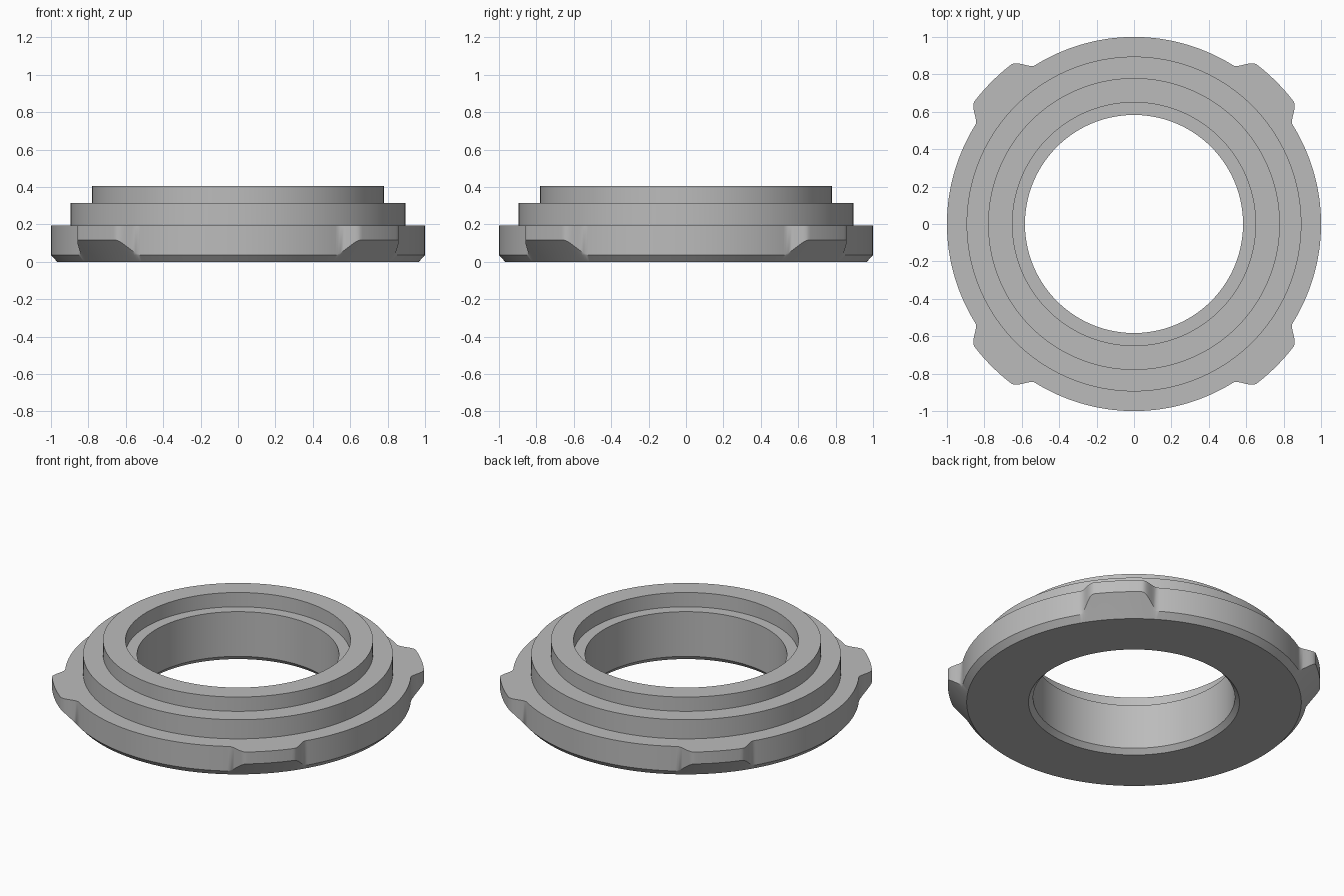
import bpy
import bmesh
from math import cos, sin, radians, pi

old = bpy.data.objects.get("Cube")
if old:
    bpy.data.objects.remove(old)

SEGMENTS = 480
TAB_REACH = 0.076
TAB_FLAT, TAB_END = radians(7.5), radians(13)   # half angles of the lug


def rim_radius(a):
    """Flange radius at an angle: a round rim with four blended lugs."""
    off = abs(a % (pi / 2) - pi / 4)
    t = min(max((TAB_END - off) / (TAB_END - TAB_FLAT), 0), 1)
    return 1 + TAB_REACH * t * t * (3 - 2 * t)


def section(rim):
    """Closed ring section (radius, height) for one rim radius."""
    return [
        (0.61, 0), (0.967, 0), (1, 0.036),            # underside and chamfer
        (rim, 0.041 + rim - 1), (rim, 0.193),         # lug slope, flange wall
        (0.895, 0.193), (0.895, 0.315),               # middle step
        (0.78, 0.315), (0.78, 0.406),                 # upper collar
        (0.65, 0.406), (0.65, 0.315),                 # counterbore
        (0.583, 0.315), (0.583, 0.03),                # bore and its chamfer
    ]


# Sweep the section around the axis
bm = bmesh.new()
loops = []
for i in range(SEGMENTS):
    a = 2 * pi * i / SEGMENTS
    loops.append([bm.verts.new((r * cos(a), r * sin(a), z))
                  for r, z in section(rim_radius(a))])
for i, here in enumerate(loops):
    there = loops[(i + 1) % SEGMENTS]
    for j in range(len(here)):
        k = (j + 1) % len(here)
        bm.faces.new((here[j], there[j], there[k], here[k]))
bmesh.ops.recalc_face_normals(bm, faces=bm.faces)

mesh = bpy.data.meshes.new("stepped_ring")
bm.to_mesh(mesh)
bm.free()
ring = bpy.data.objects.new("stepped_ring", mesh)
bpy.context.collection.objects.link(ring)

# Plain grey finish
grey = bpy.data.materials.new("plain grey")
grey.use_nodes = True
colour = (0.5, 0.5, 0.5, 1)
grey.diffuse_color = colour
grey.node_tree.nodes["Principled BSDF"].inputs["Base Color"].default_value = colour
mesh.materials.append(grey)

# Smooth walls with crisp steps
bpy.ops.object.select_all(action="DESELECT")
ring.select_set(True)
bpy.context.view_layer.objects.active = ring
bpy.ops.object.shade_smooth_by_angle(angle=radians(30))
